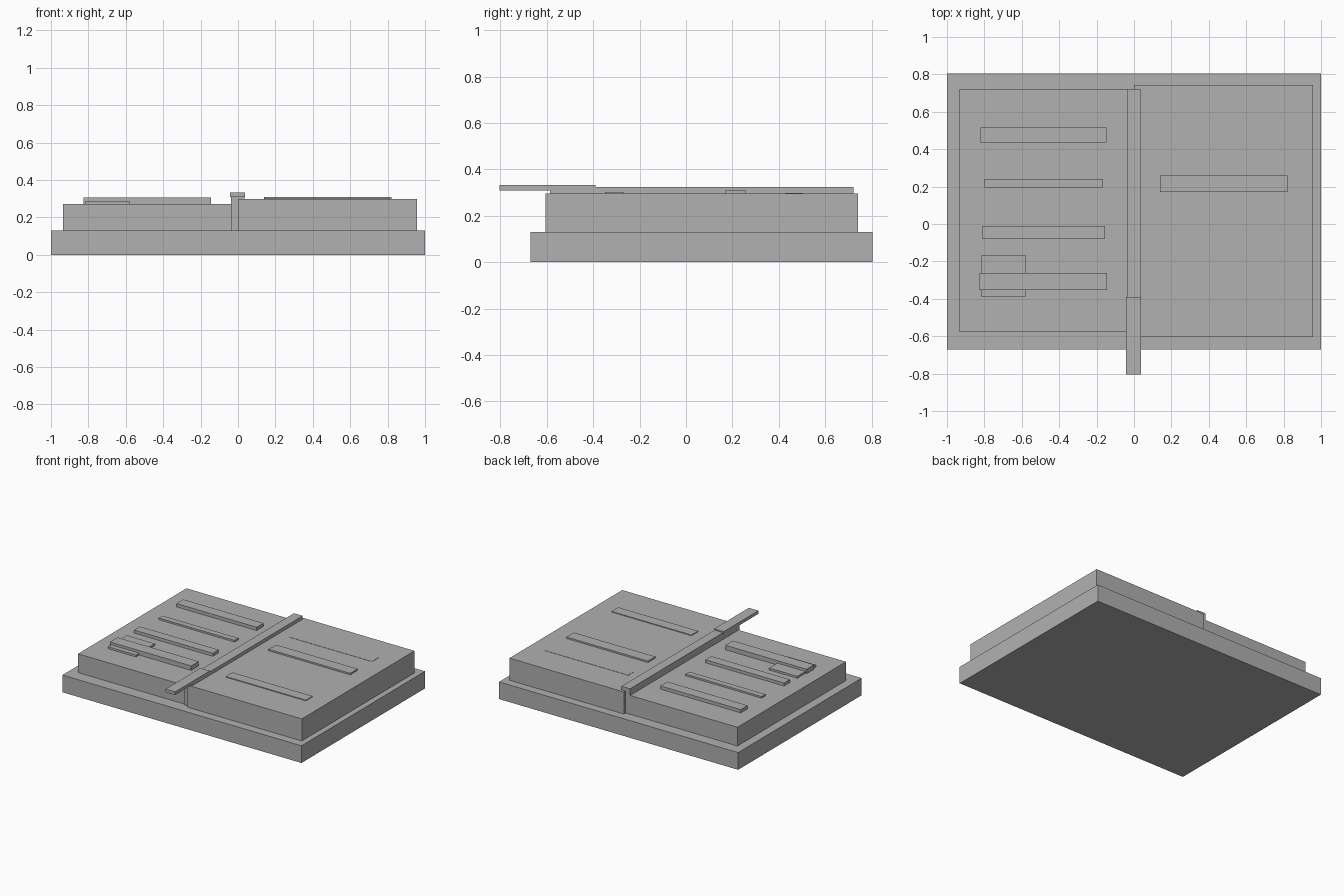
import bpy
import bmesh
from mathutils import Matrix, Vector

default_cube = bpy.data.objects.get("Cube")
if default_cube:
    bpy.data.objects.remove(default_cube, do_unlink=True)

# One plain grey for the whole open book
grey = bpy.data.materials.new("plain grey")
grey_color = (0.44, 0.44, 0.44, 1)
grey.use_nodes = True
grey.diffuse_color = grey_color
shader = next(n for n in grey.node_tree.nodes if n.type == "BSDF_PRINCIPLED")
shader.inputs["Base Color"].default_value = grey_color


def box(name, x_range, y_range, z_range):
    """Make a flat-shaded box from its extent along each axis."""
    low, high = (Vector(corner) for corner in zip(x_range, y_range, z_range))
    mesh = bpy.data.meshes.new(name)
    bm = bmesh.new()
    placement = Matrix.Translation((low + high) / 2) @ Matrix.Diagonal((*(high - low), 1))
    bmesh.ops.create_cube(bm, size=1, matrix=placement)
    bm.to_mesh(mesh)
    bm.free()
    mesh.materials.append(grey)
    obj = bpy.data.objects.new(name, mesh)
    bpy.context.collection.objects.link(obj)
    return obj


cover_top = 0.13
right_top = 0.272
left_top = 0.297

# Cover slab and the two page blocks
box("cover", (-1, 1), (-0.67, 0.805), (0, cover_top))
box("right_page_block", (-0.935, -0.03), (-0.576, 0.72), (cover_top, right_top))
box("left_page_block", (0, 0.957), (-0.605, 0.742), (cover_top, left_top))

# Centre spine and the ribbon lying over its front end
box("spine", (-0.037, 0.035), (-0.587, 0.722), (cover_top, 0.323))
box("ribbon", (-0.042, 0.038), (-0.805, -0.39), (0.308, 0.332))

# Raised lines on the right page: x range, y range, top height
right_lines = [
    ((-0.82, -0.148), (0.435, 0.517), 0.297),
    ((-0.80, -0.165), (0.195, 0.24), 0.285),
    ((-0.813, -0.155), (-0.08, -0.01), 0.295),
    ((-0.825, -0.145), (-0.352, -0.262), 0.306),
]
for number, (xs, ys, top) in enumerate(right_lines, 1):
    box(f"right_page_line_{number}", xs, ys, (right_top - 0.01, top))

# Small block crossing under the front line
box("right_page_initial", (-0.815, -0.58), (-0.39, -0.165), (right_top - 0.01, 0.287))

# Raised lines on the left page
left_lines = [
    ((0.13, 0.82), (0.43, 0.505), 0.299),
    ((0.138, 0.82), (0.17, 0.258), 0.309),
    ((0.143, 0.813), (-0.35, -0.27), 0.303),
]
for number, (xs, ys, top) in enumerate(left_lines, 1):
    box(f"left_page_line_{number}", xs, ys, (left_top - 0.01, top))
